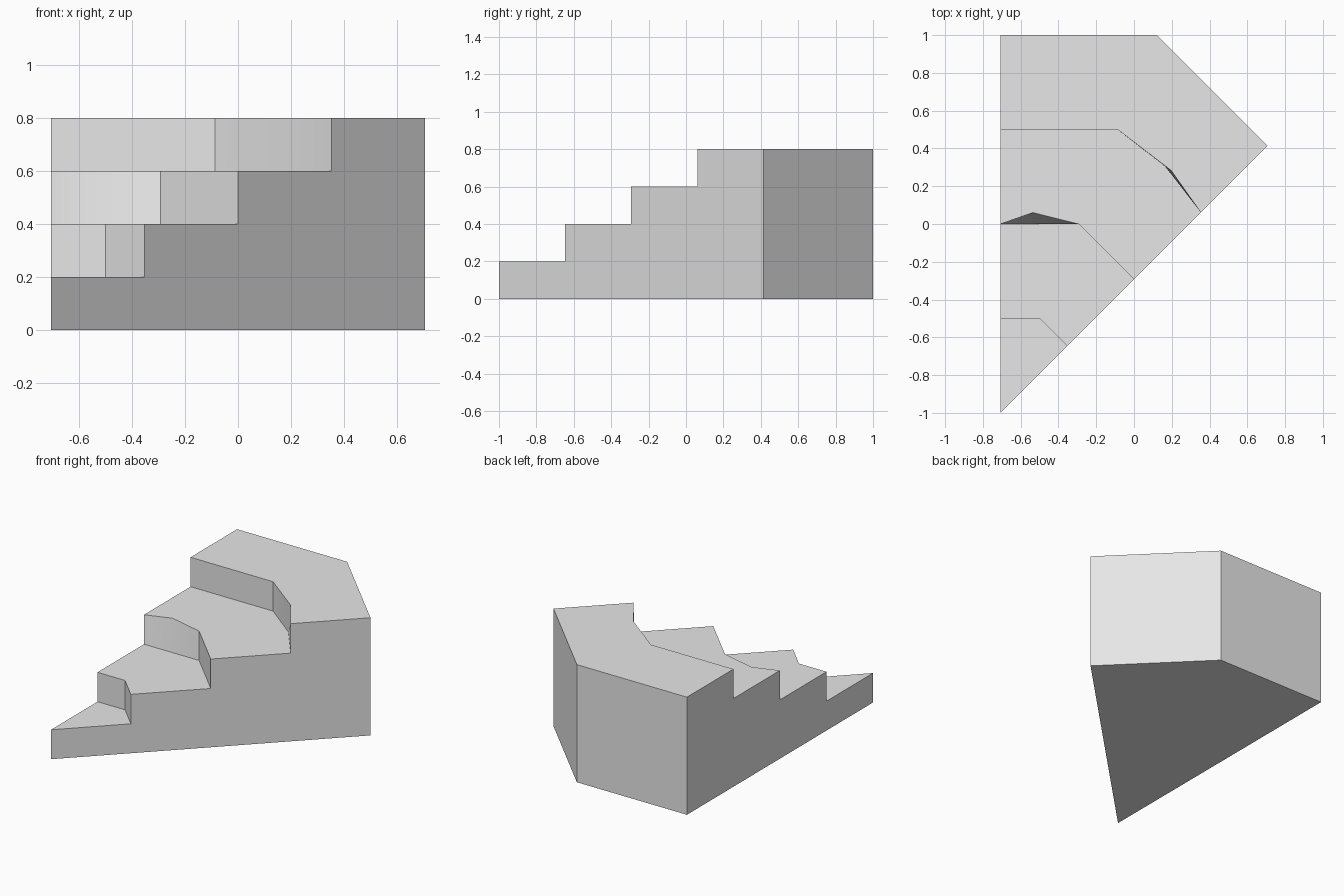
import bpy
import bmesh
import math

cube = bpy.data.objects.get("Cube")
if cube:
    bpy.data.objects.remove(cube, do_unlink=True)

RISE = 0.2
LEFT = -0.707

# Plan lines of the risers, left to right: (foot line, nosing line)
apex = [(LEFT, -1.0)]
first = [(LEFT, -0.5), (-0.5, -0.5), (-0.354, -0.646)]
second_foot = [(LEFT, 0), (-0.535, 0), (-0.293, 0), (0, -0.293)]
second_nose = [(LEFT, 0), (-0.535, 0.06), (-0.293, 0), (0, -0.293)]
third_foot = [(LEFT, 0.5), (-0.086, 0.5), (0.165, 0.305), (0.354, 0.061)]
third_nose = [(LEFT, 0.5), (-0.086, 0.5), (0.197, 0.283), (0.354, 0.061)]
back = [(LEFT, 1.0), (0.121, 1.0), (0.707, 0.414)]
risers = [(apex, apex), (first, first),
          (second_foot, second_nose), (third_foot, third_nose)]

bm = bmesh.new()


def line(points, z):
    return [bm.verts.new((x, y, z)) for x, y in points]


def wall(low, high):
    for i in range(len(low) - 1):
        bm.faces.new((low[i], low[i + 1], high[i + 1], high[i]))


# Risers and the outer back walls
steps = [(line(foot, i * RISE), line(nose, (i + 1) * RISE))
         for i, (foot, nose) in enumerate(risers)]
back_low, back_high = line(back, 0), line(back, len(risers) * RISE)
for low, high in steps:
    wall(low, high)
wall(back_low, back_high)

# Treads, each running to the foot of the next riser
next_lines = [low for low, high in steps[1:]] + [back_high]
for (low, high), following in zip(steps, next_lines):
    bm.faces.new(high + following[::-1])

# Underside and the two stepped sides
bm.faces.new(steps[0][0] + back_low[::-1])
for end in (0, -1):
    outline = [row[end] for pair in steps for row in pair]
    bm.faces.new(outline + [back_high[end], back_low[end]])

bmesh.ops.recalc_face_normals(bm, faces=bm.faces[:])
mesh = bpy.data.meshes.new("corner_steps")
bm.to_mesh(mesh)
bm.free()
stairs = bpy.data.objects.new("corner_steps", mesh)
bpy.context.collection.objects.link(stairs)

# Plain grey material
grey = bpy.data.materials.new("light_grey")
grey.use_nodes = True
colour = (0.8, 0.8, 0.8, 1)
grey.diffuse_color = colour
grey.node_tree.nodes["Principled BSDF"].inputs["Base Color"].default_value = colour
mesh.materials.append(grey)

# Soften only the gentle bends in the risers
bpy.ops.object.select_all(action="DESELECT")
stairs.select_set(True)
bpy.context.view_layer.objects.active = stairs
bpy.ops.object.shade_smooth_by_angle(angle=math.radians(30))
